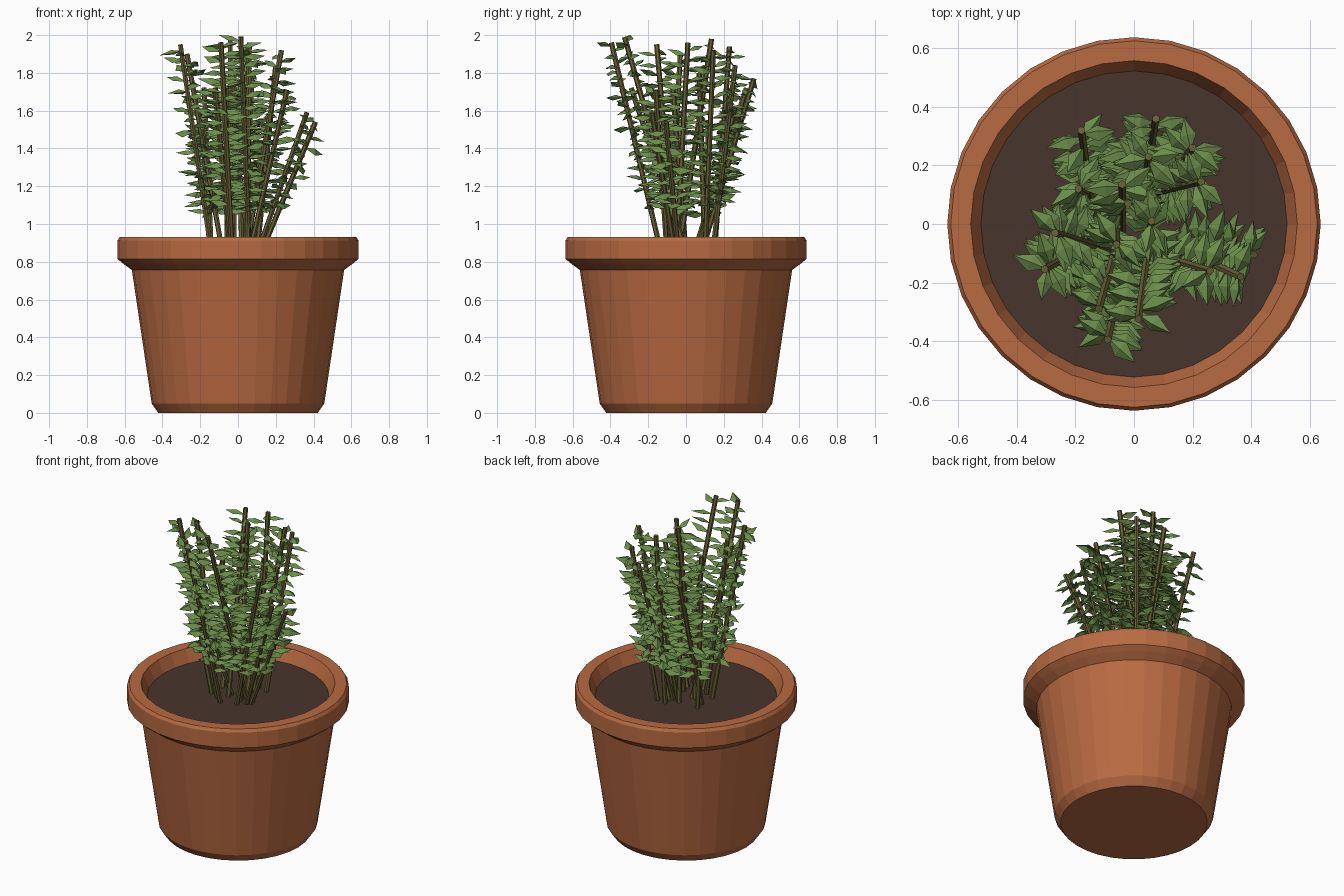
import bpy, bmesh, math, random
from mathutils import Vector, Matrix

random.seed(7)
cube = bpy.data.objects.get("Cube")
if cube:
    bpy.data.objects.remove(cube, do_unlink=True)


def material(name, rgb):
    m = bpy.data.materials.new(name)
    m.use_nodes = True
    m.diffuse_color = (*rgb, 1)
    m.node_tree.nodes["Principled BSDF"].inputs["Base Color"].default_value = (*rgb, 1)
    return m


TERRACOTTA = material("terracotta", (0.48, 0.145, 0.054))
SOIL = material("dark soil", (0.066, 0.035, 0.026))
STEM = material("woody stem", (0.14, 0.118, 0.036))
LEAF = material("leaf green", (0.15, 0.27, 0.07))


def finish(bm, name, mat):
    mesh = bpy.data.meshes.new(name)
    bm.to_mesh(mesh)
    bm.free()
    mesh.materials.append(mat)
    ob = bpy.data.objects.new(name, mesh)
    bpy.context.collection.objects.link(ob)
    return ob


def lathe(name, profile, mat, sides=32):
    """Revolve (radius, z) points around the z axis."""
    bm = bmesh.new()
    vs = [bm.verts.new((r, 0, z)) for r, z in profile]
    es = [bm.edges.new(p) for p in zip(vs, vs[1:])]
    bmesh.ops.spin(bm, geom=vs + es, cent=(0, 0, 0), axis=(0, 0, 1),
                   angle=math.tau, steps=sides, use_merge=True)
    bmesh.ops.remove_doubles(bm, verts=bm.verts, dist=0.0005)
    bmesh.ops.recalc_face_normals(bm, faces=bm.faces)
    return finish(bm, name, mat)


# Pot: tapered body, overhanging rim, inner wall down to the soil
lathe("pot", [(0, 0), (0.422, 0), (0.457, 0.05), (0.562, 0.757),
              (0.608, 0.79), (0.638, 0.815), (0.638, 0.912), (0.626, 0.93),
              (0.558, 0.93), (0.523, 0.85)], TERRACOTTA)

# Soil disc
bm = bmesh.new()
bmesh.ops.create_circle(bm, cap_ends=True, segments=32, radius=0.525,
                        matrix=Matrix.Translation((0, 0, 0.85)))
finish(bm, "soil", SOIL)

# Stems: base x, y then tip x, y, z
stems = [
    (-.14, .04, -.18, .32, 1.72), (.03, .08, .075, .36, 1.77),
    (.04, .15, .05, .23, 1.94), (.10, .14, .20, .26, 1.84),
    (.04, .10, .23, .145, 1.92), (-.04, -.04, -.04, .135, 1.98),
    (-.02, .10, -.02, .07, 1.80), (.05, -.05, .06, .01, 1.96),
    (-.08, -.09, -.27, -.03, 1.90), (-.14, -.06, -.305, -.155, 1.95),
    (-.04, .0, -.12, -.29, 1.72), (-.03, -.13, -.09, -.395, 1.96),
    (.06, .0, .015, -.325, 1.99), (.06, -.10, .26, -.16, 1.71),
    (.10, -.06, .365, -.18, 1.59), (.12, -.04, .41, -.105, 1.54),
    (-.15, .10, -.19, .12, 1.55), (.02, .06, .0, .26, 1.62),
    (-.06, .0, -.06, -.07, 1.72),
]


def add_leaf(bm, origin, out, up, length):
    """Folded diamond leaf with a raised midrib."""
    side = up.cross(out).normalized()
    width = length * 0.25
    mid = origin + out * length * 0.45
    base = bm.verts.new(origin)
    tip = bm.verts.new(origin + out * length)
    rib = bm.verts.new(mid + up * length * 0.12)
    left = bm.verts.new(mid + side * width - up * length * 0.06)
    right = bm.verts.new(mid - side * width - up * length * 0.06)
    for tri in ((base, rib, left), (rib, tip, left), (base, right, rib), (right, tip, rib)):
        bm.faces.new(tri)


stem_bm, leaf_bm = bmesh.new(), bmesh.new()
for bx, by, tx, ty, tz in stems:
    base, tip = Vector((bx, by, 0.84)), Vector((tx, ty, tz))
    axis = tip - base
    turn = axis.to_track_quat('Z', 'Y').to_matrix().to_4x4()
    bmesh.ops.create_cone(stem_bm, cap_ends=True, segments=6, radius1=0.014,
                          radius2=0.014, depth=axis.length,
                          matrix=Matrix.Translation((base + tip) / 2) @ turn)
    axis.normalize()
    # Leaves alternate either side of the outward direction
    outward = math.atan2(ty, tx)
    z, flip = 1.05 + random.uniform(0, 0.03), 1
    while z < tz - 0.02:
        angle = outward + flip * math.radians(random.uniform(45, 125))
        out = Vector((math.cos(angle), math.sin(angle), 0))
        out = (out - axis * out.dot(axis) + axis * random.uniform(-0.1, 0.3)).normalized()
        # Each blade rolls a little about its own length
        up = (axis - out * out.dot(axis)).normalized()
        up = Matrix.Rotation(random.uniform(-0.45, 0.45), 3, out) @ up
        point = base + axis * ((z - base.z) / axis.z)
        add_leaf(leaf_bm, point, out, up, random.uniform(0.11, 0.135))
        z += 0.027
        flip = -flip

finish(stem_bm, "stems", STEM)
finish(leaf_bm, "leaves", LEAF)
